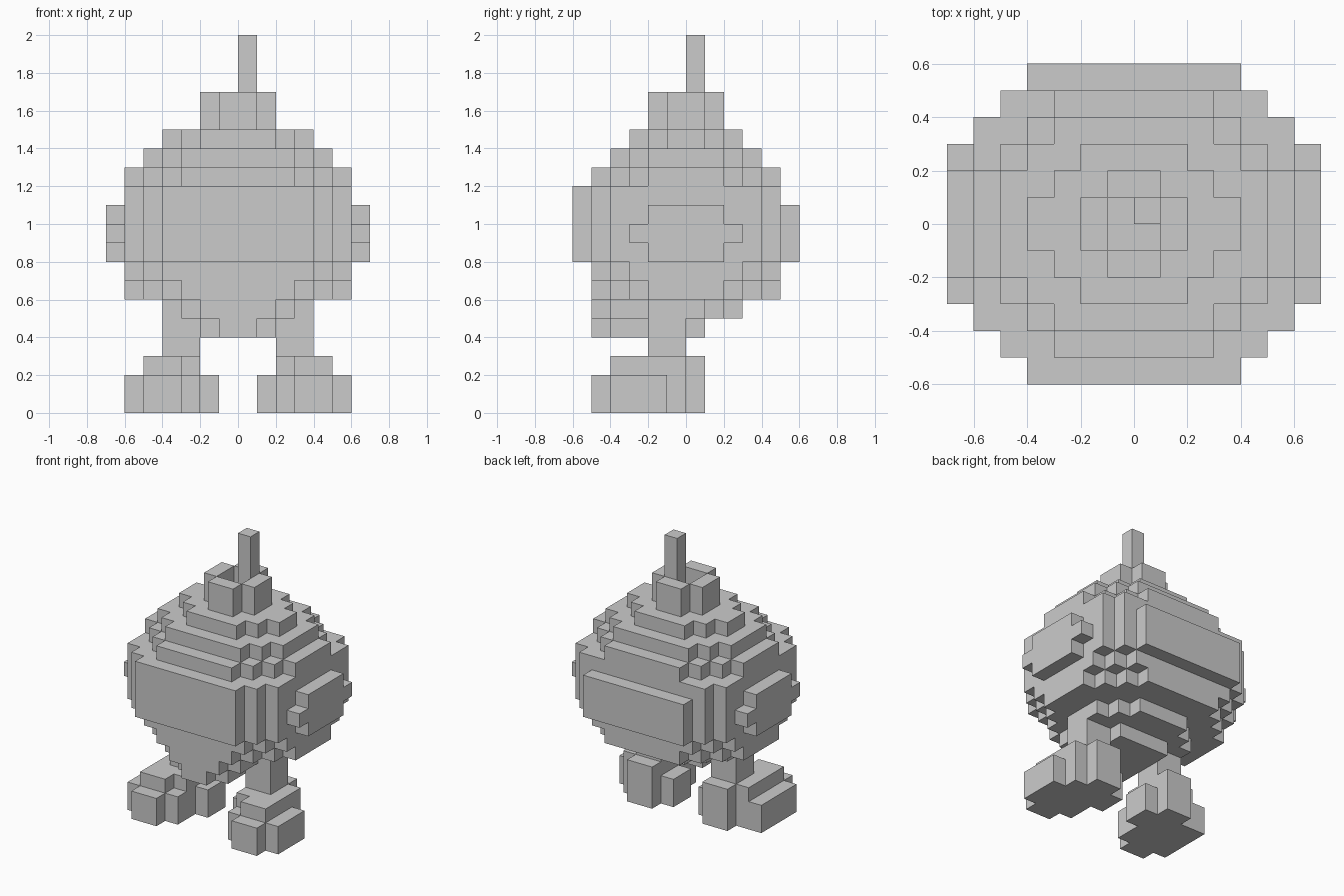
import bpy
import bmesh
from mathutils import Vector

UNIT = 0.1

cube = bpy.data.objects.get("Cube")
if cube:
    bpy.data.objects.remove(cube, do_unlink=True)

grey = bpy.data.materials.new("plain grey")
grey.use_nodes = True
grey.diffuse_color = (0.6, 0.6, 0.6, 1)
grey.node_tree.nodes["Principled BSDF"].inputs["Base Color"].default_value = (0.6, 0.6, 0.6, 1)


def block(x0, x1, y0, y1, z0, z1):
    """Set of unit cells filling a box."""
    return {(x, y, z) for x in range(x0, x1) for y in range(y0, y1) for z in range(z0, z1)}


def mirror(cells):
    return {(-1 - x, y, z) for x, y, z in cells}


def rows(z, first, halves):
    """One layer: a half width for each row of cells from front to back."""
    out = set()
    for i, h in enumerate(halves):
        out |= block(-h, h, first + i, first + i + 1, z, z + 1)
    return out


def disc(z, halves):
    """One rounded layer, the same towards front and back."""
    return rows(z, -len(halves), halves[::-1] + halves)


def build(name, cells):
    """Skin the outside of a set of cells and merge the flat areas."""
    bm = bmesh.new()
    verts = {}

    def vert(p):
        key = tuple(round(c) for c in p)
        if key not in verts:
            verts[key] = bm.verts.new([c * UNIT for c in key])
        return verts[key]

    for cell in sorted(cells):
        for axis in range(3):
            for side in (0, 1):
                step = [0, 0, 0]
                step[axis] = 2 * side - 1
                if tuple(a + b for a, b in zip(cell, step)) in cells:
                    continue
                base = Vector(cell)
                base[axis] += side
                u, v = Vector((0, 0, 0)), Vector((0, 0, 0))
                u[(axis + 1) % 3] = 1
                v[(axis + 2) % 3] = 1
                quad = [base, base + u, base + u + v, base + v]
                if not side:
                    quad.reverse()
                bm.faces.new([vert(p) for p in quad])
    bmesh.ops.dissolve_limit(bm, angle_limit=0.01, verts=bm.verts[:], edges=bm.edges[:])
    mesh = bpy.data.meshes.new(name)
    bm.to_mesh(mesh)
    bm.free()
    mesh.materials.append(grey)
    obj = bpy.data.objects.new(name, mesh)
    bpy.context.collection.objects.link(obj)


# Round body, widest in the middle
body = disc(14, [4, 3, 2]) | disc(13, [5, 5, 4, 3]) | disc(12, [6, 6, 5, 4, 3])
wide = [6, 6, 6, 6, 5, 4]
for z in range(8, 11):
    body |= disc(z, wide)
body |= rows(11, -6, wide[::-1] + wide[:-1])
body |= disc(7, [6, 6, 6, 5, 4]) | disc(6, [6, 6, 5, 4, 3])

# Pointed chin and hips under the body
body |= rows(5, -5, [2, 3, 3, 4, 4, 4, 3, 2])
body |= rows(4, -5, [1, 2, 2, 2, 2, 2])

# Raised side plates
side = block(6, 7, -2, 2, 8, 11) | block(6, 7, -3, 3, 9, 10)
body |= side | mirror(side)

# Hollow collar and stem on top
collar = block(-2, 2, -1, 1, 15, 17) | block(-1, 1, -2, 2, 15, 17)
body |= collar - block(-1, 1, -1, 1, 15, 17)
body |= block(0, 1, 0, 1, 15, 20)

# Legs
leg = block(2, 4, -2, 0, 3, 6)
body |= leg | mirror(leg)
build("body", body)

# Stepped feet
foot = (block(1, 2, -2, 0, 0, 2) | block(2, 3, -4, 1, 0, 2)
        | block(3, 4, -5, 1, 0, 2) | block(4, 5, -5, 0, 0, 2)
        | block(5, 6, -4, -1, 0, 2))
instep = block(2, 3, -3, 1, 2, 3) | block(3, 4, -4, 1, 2, 3) | block(4, 5, -4, 0, 2, 3)
build("left_foot", foot | instep)
build("right_foot", mirror(foot | instep | block(5, 6, -1, 0, 0, 2)))
